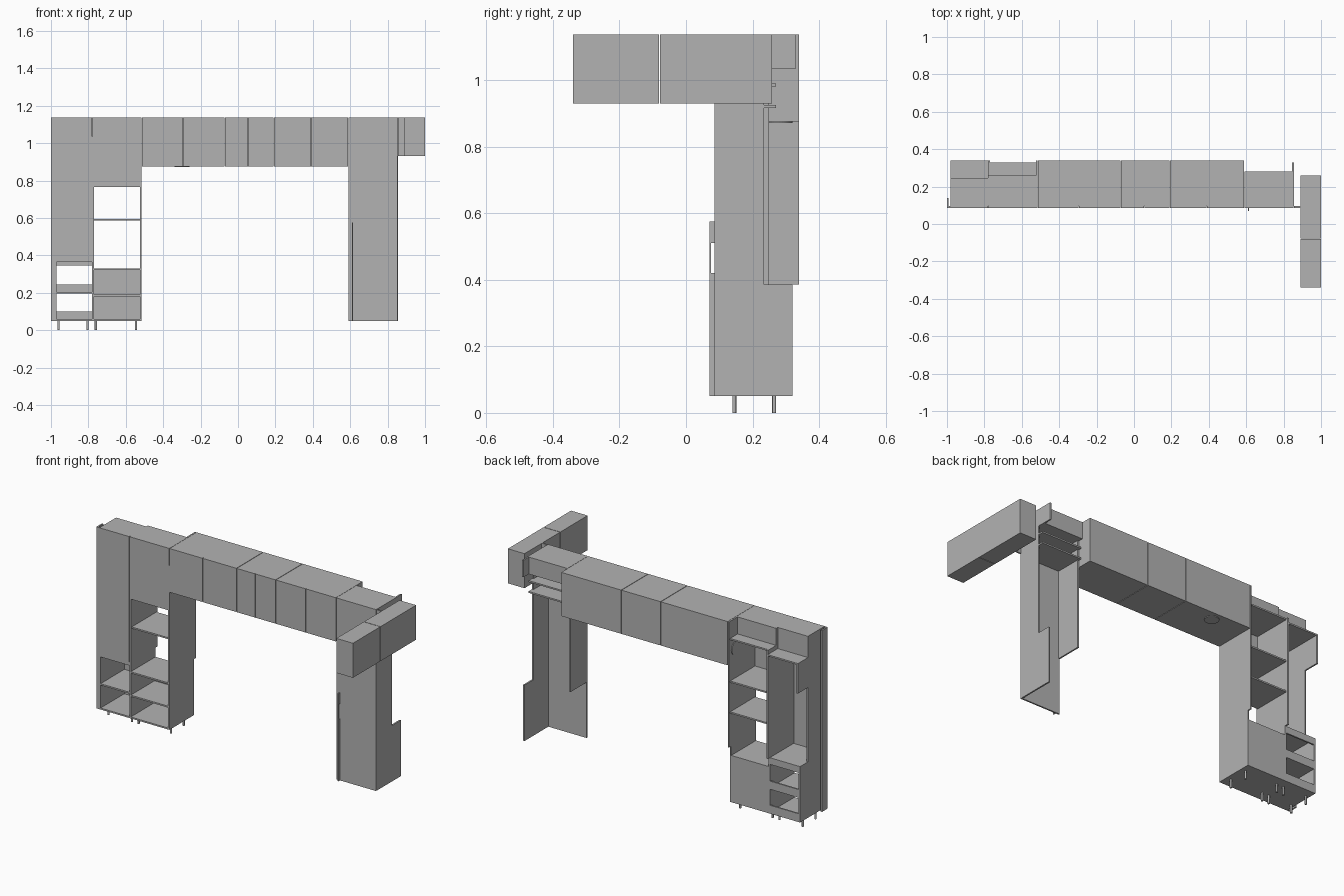
import bpy
import bmesh
from mathutils import Matrix

default_cube = bpy.data.objects.get("Cube")
if default_cube:
    bpy.data.objects.remove(default_cube, do_unlink=True)

grey = bpy.data.materials.new("cabinet_grey")
grey.use_nodes = True
colour = (0.45, 0.45, 0.45, 1)
grey.diffuse_color = colour
grey.node_tree.nodes["Principled BSDF"].inputs["Base Color"].default_value = colour

# Shared levels and panel thickness
TOP, LEDGE, BASE = 1.137, 0.385, 0.05
FRONT, INNER, BACK, LOW_BACK = 0.086, 0.095, 0.34, 0.32
THICK = 0.009
GAP = 0.003
LEFT, DIVIDER, MIDDLE = -0.98, -0.78, -0.515
WALL_END, COLUMN_END = 0.59, 0.855


def finish(name, bm):
    mesh = bpy.data.meshes.new(name)
    bm.to_mesh(mesh)
    bm.free()
    mesh.materials.append(grey)
    obj = bpy.data.objects.new(name, mesh)
    bpy.context.collection.objects.link(obj)
    return obj


def box(name, x, y, z):
    """Axis-aligned box from three (low, high) ranges."""
    bm = bmesh.new()
    bmesh.ops.create_cube(bm, size=1)
    for vert in bm.verts:
        for axis, (low, high) in enumerate((x, y, z)):
            vert.co[axis] = high if vert.co[axis] > 0 else low
    return finish(name, bm)


def side_panel(name, x, y, z):
    return box(name, (x, x + THICK), y, z)


def shelf(name, x, y, z):
    return box(name, x, y, (z - THICK, z))


def front(name, x, z):
    return box(name, (x[0] + GAP / 2, x[1] - GAP / 2), (FRONT, INNER), z)


def rod(name, centre, radius, depth, sides, axis="Z"):
    bm = bmesh.new()
    turn = Matrix.Rotation(1.5708, 4, "Y") if axis == "X" else Matrix()
    bmesh.ops.create_cone(bm, cap_ends=True, segments=sides, radius1=radius,
                          radius2=radius, depth=depth,
                          matrix=Matrix.Translation(centre) @ turn)
    return finish(name, bm)


# Long wall cabinet: carcass modules with separate doors
WALL_LOW = 0.875
module_edges = [MIDDLE, -0.07, 0.19, WALL_END]
for left, right in zip(module_edges, module_edges[1:]):
    box("wall_cabinet", (left + GAP / 2, right - GAP / 2), (INNER, BACK), (WALL_LOW, TOP))
door_edges = [MIDDLE, -0.295, -0.07, 0.055, 0.19, 0.39, WALL_END]
for left, right in zip(door_edges, door_edges[1:]):
    front("wall_door", (left, right), (WALL_LOW, TOP))

# Duct outlets under and beside the wall cabinet
rod("duct_outlet_bottom", (-0.3, 0.28, WALL_LOW), 0.04, 0.008, 32)
rod("duct_outlet_side", (MIDDLE - THICK, 0.28, 0.96), 0.04, 0.008, 32, "X")

# Side wall cabinet, two units
SIDE_LOW = 0.93
for y in ((-BACK, -0.08 - GAP / 2), (-0.08 + GAP / 2, 0.258)):
    box("side_wall_cabinet", (0.89, 1), y, (SIDE_LOW, TOP))
front("corner_filler", (COLUMN_END, 0.892), (SIDE_LOW, TOP))

# Right column: front, stepped sides, top box and shelves
right_span = (WALL_END, COLUMN_END)
front("right_column_front", right_span, (BASE, TOP))
outer = COLUMN_END - THICK
side_panel("right_column_outer_side", outer, (INNER, 0.235), (LEDGE, TOP))
side_panel("right_column_low_side", outer, (INNER, LOW_BACK), (BASE, LEDGE))
side_panel("right_column_inner_side", WALL_END, (INNER, 0.25), (LEDGE, TOP))
box("right_column_top_box", right_span, (INNER, 0.28), (1.035, TOP))
for z in (0.99, 0.925):
    shelf("right_column_shelf", right_span, (INNER, 0.27), z)
side_panel("right_column_back_tab", outer, (0.28, 0.33), (1.035, TOP))

# Upright grip strip with a finger opening
grip_x = (0.61, 0.616)
for z in ((BASE, 0.42), (0.51, 0.575)):
    box("grip_strip", grip_x, (0.07, FRONT), z)
box("grip_bridge", grip_x, (0.07, 0.075), (0.42, 0.51))

# Tall left units: fronts and end filler
front("left_tall_front", (-1, DIVIDER), (LEDGE, TOP))
front("middle_tall_front", (DIVIDER, MIDDLE), (0.765, TOP))
front("end_filler", (-1, LEFT), (BASE, LEDGE))
side_panel("end_filler_side", -1, (INNER, 0.14), (BASE, TOP))

# Tall side panels, stepped in at the ledge
for name, x in (("divider", DIVIDER), ("middle_side", MIDDLE - THICK)):
    side_panel(name + "_upper", x, (FRONT, BACK), (LEDGE, 1.035))
    side_panel(name + "_lower", x, (FRONT, LOW_BACK), (BASE, LEDGE))
side_panel("left_side_upper", LEFT, (INNER, 0.245), (LEDGE, TOP))
side_panel("left_side_wide", LEFT, (0.245, BACK), (0.83, 1.01))
side_panel("left_side_lower", LEFT, (FRONT, LOW_BACK), (BASE, LEDGE))
side_panel("middle_side_top", MIDDLE - THICK, (INNER, BACK), (1.035, TOP))

# Tall unit top boxes and shelves
left_span = (LEFT, DIVIDER)
middle_span = (DIVIDER, MIDDLE)
box("left_top_box", left_span, (INNER, 0.245), (1.01, TOP))
box("middle_top_box", middle_span, (INNER, 0.26), (1.035, TOP))
shelf("left_top_shelf", left_span, (INNER, BACK), 1.01)
for z in (1.035, 0.78, 0.595):
    shelf("middle_tall_shelf", middle_span, (INNER, 0.33), z)

# Middle base unit with a closed back
for z in (0.33, 0.19, BASE + THICK):
    shelf("middle_base_shelf", middle_span, (FRONT, LOW_BACK), z)
box("middle_base_back", middle_span, (LOW_BACK - THICK, LOW_BACK), (BASE, 0.33))

# Left base unit, open at the back between rails
for z in (LEDGE, 0.205, BASE + THICK):
    shelf("left_base_shelf", left_span, (FRONT, LOW_BACK), z)
for z in ((0.345, LEDGE), (0.2, 0.245), (BASE, 0.1)):
    box("left_base_back_rail", left_span, (LOW_BACK - THICK, LOW_BACK), z)
box("left_base_front_rail", left_span, (FRONT, INNER), (0.365, LEDGE))

# Legs
for x in (-0.96, -0.805, -0.76, -0.545):
    for y in (0.145, 0.265):
        leg = rod("leg", (x, y, BASE / 2), 0.006, BASE, 12)
        for face in leg.data.polygons:
            face.use_smooth = len(face.vertices) == 4
